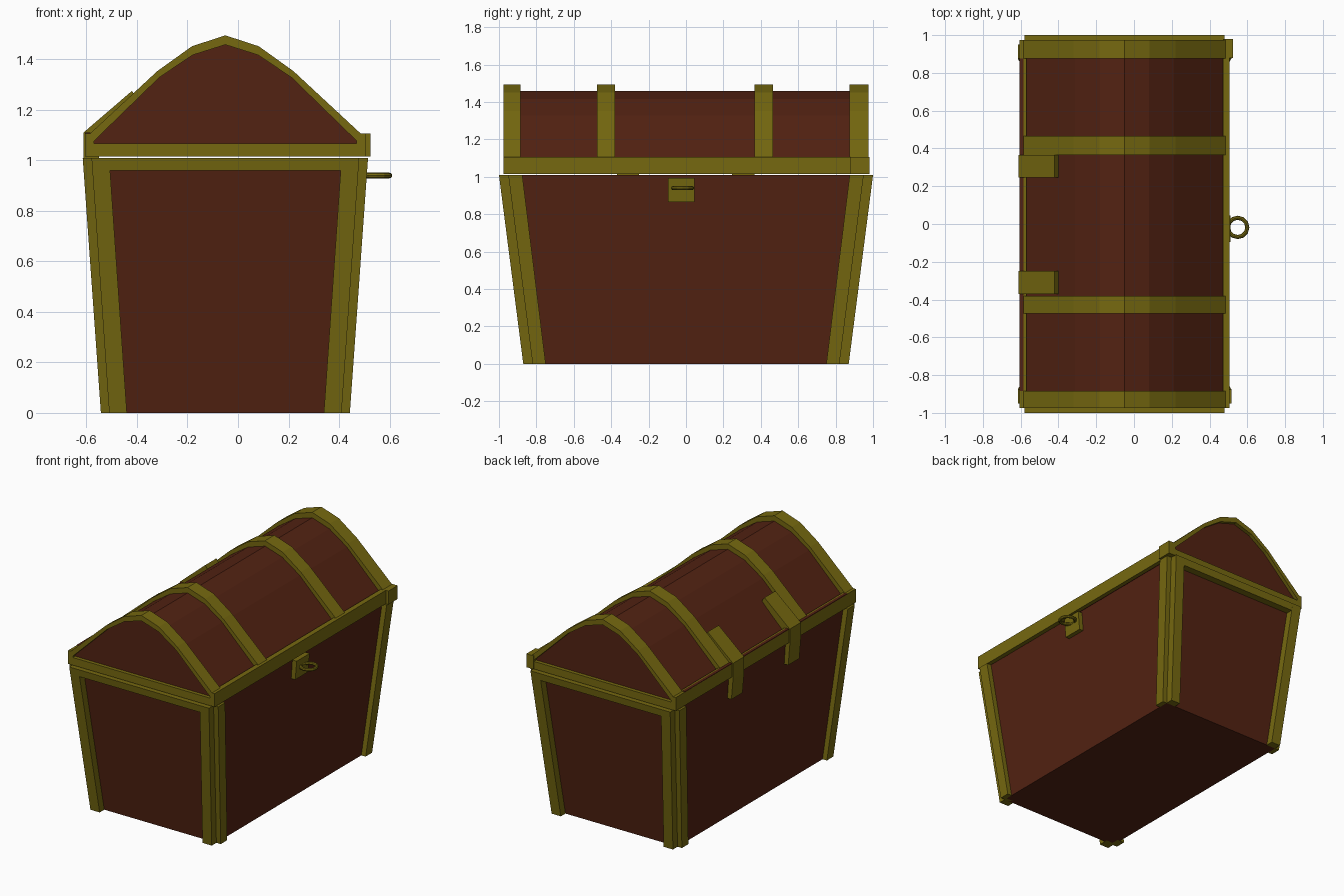
import bpy, bmesh, math

if "Cube" in bpy.data.objects:
    bpy.data.objects.remove(bpy.data.objects["Cube"])

CX = -0.05  # centre line of the chest body


def material(name, rgb):
    m = bpy.data.materials.new(name)
    m.diffuse_color = (*rgb, 1)
    m.use_nodes = True
    m.node_tree.nodes["Principled BSDF"].inputs["Base Color"].default_value = m.diffuse_color
    return m


WOOD = material("brown wood", (0.085, 0.016, 0.006))
BRASS = material("dull brass", (0.18, 0.14, 0.005))


def loft(name, ring_a, ring_b, mat):
    """Solid between two matching rings of points."""
    bm = bmesh.new()
    a = [bm.verts.new(p) for p in ring_a]
    b = [bm.verts.new(p) for p in ring_b]
    n = len(a)
    bm.faces.new(a)
    bm.faces.new(b[::-1])
    for i in range(n):
        j = (i + 1) % n
        bm.faces.new((a[i], b[i], b[j], a[j]))
    bmesh.ops.recalc_face_normals(bm, faces=bm.faces)
    me = bpy.data.meshes.new(name)
    bm.to_mesh(me)
    bm.free()
    me.materials.append(mat)
    ob = bpy.data.objects.new(name, me)
    bpy.context.collection.objects.link(ob)
    return ob


def rect(x0, x1, y0, y1, z):
    return [(x0, y0, z), (x1, y0, z), (x1, y1, z), (x0, y1, z)]


def box(name, x0, x1, y0, y1, z0, z1, mat):
    return loft(name, rect(x0, x1, y0, y1, z0), rect(x0, x1, y0, y1, z1), mat)


def extrude_y(name, profile, y0, y1, mat):
    return loft(name, [(x, y0, z) for x, z in profile],
                [(x, y1, z) for x, z in profile], mat)


def arch(half):
    """Mirror a half arch (offset from centre, height), left to right."""
    return [(CX - d, z) for d, z in half[::-1]] + [(CX + d, z) for d, z in half[1:]]


# Tapered wooden body
loft("body", rect(CX - 0.46, CX + 0.46, -0.82, 0.82, 0),
     rect(CX - 0.53, CX + 0.53, -0.95, 0.95, 1.01), WOOD)

# Corner plates (one on each face at every corner) and end trim
for sy in (-1, 1):
    for sx in (-1, 1):
        def q(d0, d1, y0, y1, z):
            return rect(CX + sx * d0, CX + sx * d1, sy * y0, sy * y1, z)
        loft("corner_end_plate", q(0.39, 0.46, 0.80, 0.87, 0),
             q(0.46, 0.53, 0.93, 1.0, 1.01), BRASS)
        loft("corner_side_plate", q(0.44, 0.493, 0.75, 0.82, 0),
             q(0.51, 0.565, 0.875, 0.95, 1.01), BRASS)
    loft("end_trim", rect(CX - 0.50, CX + 0.50, sy * 0.93, sy * 0.993, 0.96),
         rect(CX - 0.50, CX + 0.50, sy * 0.93, sy * 1.0, 1.01), BRASS)

# Arched wooden lid
inner = [(0, 1.458), (0.13, 1.417), (0.262, 1.328), (0.53, 1.067)]
outer = [(0, 1.495), (0.132, 1.452), (0.27, 1.353), (0.535, 1.107)]
extrude_y("lid", [(CX - 0.53, 1.015)] + arch(inner) + [(CX + 0.53, 1.015)],
          -0.95, 0.95, WOOD)

# Brass bands over the lid
for y0, y1 in ((-0.975, -0.885), (-0.475, -0.38), (0.365, 0.465), (0.875, 0.975)):
    extrude_y("lid_band", arch(outer) + arch(inner)[::-1], y0, y1, BRASS)

# Lid rim
box("rim_left", -0.605, -0.57, -0.975, 0.975, 1.015, 1.107, BRASS)
box("rim_right", 0.47, 0.505, -0.975, 0.975, 1.015, 1.107, BRASS)
box("rim_corner_block", 0.47, 0.525, 0.88, 0.98, 1.015, 1.107, BRASS)
for sy in (-1, 1):
    box("rim_end", -0.59, 0.49, sy * 0.94, sy * 0.975, 1.015, 1.067, BRASS)
box("lid_back_edge", -0.605, -0.585, -0.885, 0.875, 1.104, 1.11, WOOD)

# Hinges bent over the back rim
hinge = [(-0.55, 0.86), (-0.60, 0.86), (-0.612, 1.0), (-0.612, 1.11),
         (-0.42, 1.275), (-0.40, 1.247), (-0.55, 1.09)]
for y0, y1 in ((-0.37, -0.25), (0.245, 0.365)):
    extrude_y("hinge", hinge, y0, y1, BRASS)

# Lock plate and ring
loft("lock_plate", rect(0.45, 0.50, -0.095, 0.045, 0.865),
     rect(0.46, 0.512, -0.095, 0.045, 0.995), BRASS)
bpy.ops.mesh.primitive_torus_add(location=(0.549, -0.018, 0.94), major_radius=0.051,
                                 minor_radius=0.011, major_segments=12, minor_segments=8)
ring = bpy.context.object
ring.name = "lock_ring"
ring.data.materials.append(BRASS)
